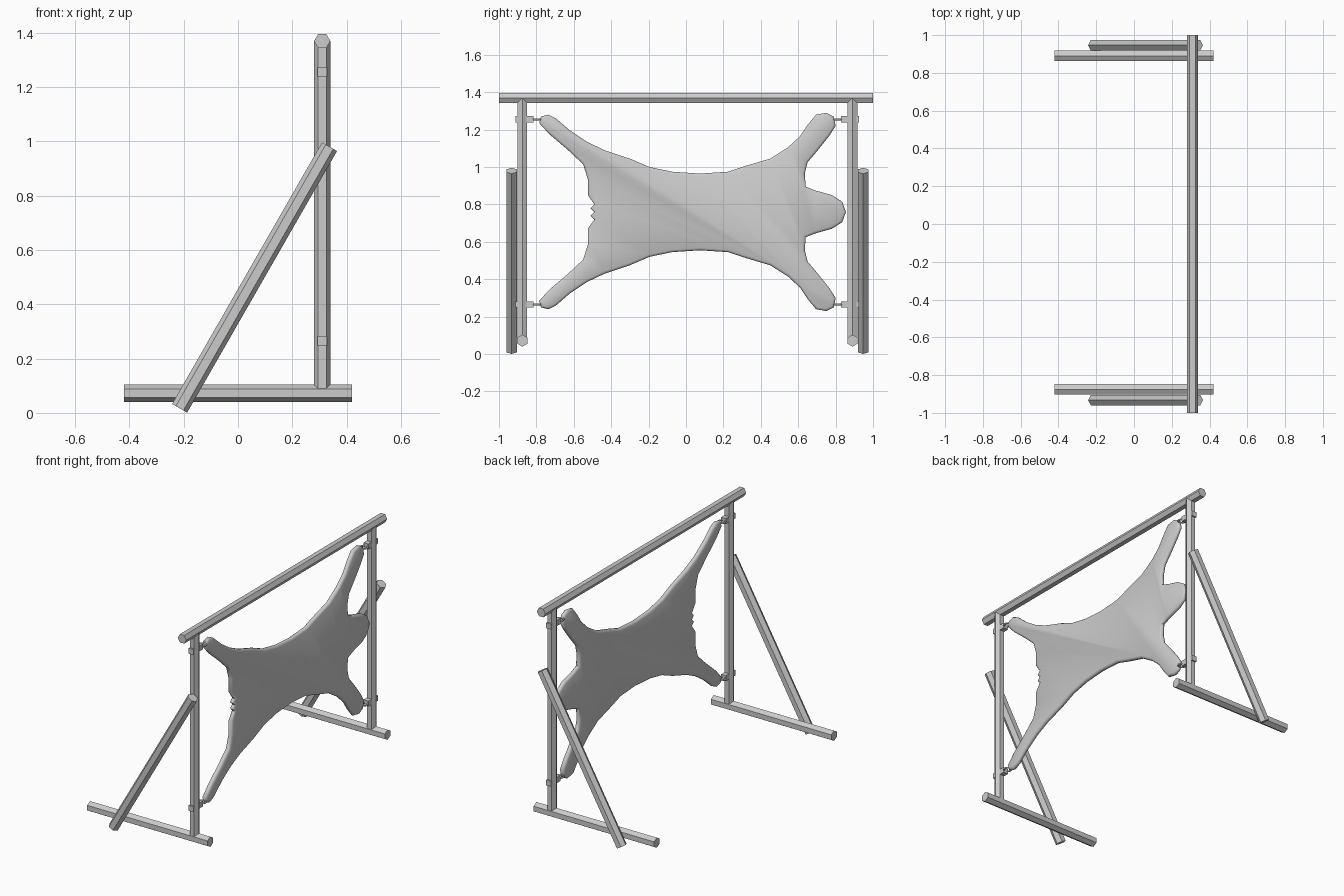
import bpy
import bmesh
from math import cos, sin, pi
from mathutils import Vector

default_cube = bpy.data.objects.get("Cube")
if default_cube:
    bpy.data.objects.remove(default_cube, do_unlink=True)

# Single plain grey finish
grey = bpy.data.materials.new("plain_grey")
grey.use_nodes = True
COLOUR = (0.6, 0.6, 0.6, 1)
grey.diffuse_color = COLOUR
for node in grey.node_tree.nodes:
    if node.type == "BSDF_PRINCIPLED":
        node.inputs["Base Color"].default_value = COLOUR

POST_X = 0.31
HIDE_Z = 0.76
TIE_HEIGHT = 0.495


def finish(name, bm):
    """Turn a bmesh into a named, coloured object."""
    bmesh.ops.recalc_face_normals(bm, faces=bm.faces[:])
    mesh = bpy.data.meshes.new(name)
    bm.to_mesh(mesh)
    bm.free()
    mesh.materials.append(grey)
    obj = bpy.data.objects.new(name, mesh)
    bpy.context.scene.collection.objects.link(obj)
    return obj


def smooth(obj):
    bpy.ops.object.select_all(action="DESELECT")
    obj.select_set(True)
    bpy.context.view_layer.objects.active = obj
    bpy.ops.object.shade_smooth_by_angle(angle=pi / 4)


def beam(name, start, end, radius, corner, sides=6):
    """Prism from start to end with one corner pointing along 'corner'."""
    start, end = Vector(start), Vector(end)
    axis = (end - start).normalized()
    u = Vector(corner)
    u = (u - axis * u.dot(axis)).normalized()
    v = axis.cross(u)
    bm = bmesh.new()
    rings = []
    for centre in (start, end):
        ring = []
        for i in range(sides):
            angle = 2 * pi * i / sides
            ring.append(bm.verts.new(centre + radius * (u * cos(angle) + v * sin(angle))))
        rings.append(ring)
        bm.faces.new(ring)
    for i in range(sides):
        j = (i + 1) % sides
        bm.faces.new((rings[0][i], rings[0][j], rings[1][j], rings[1][i]))
    return finish(name, bm)


def tie_ring(name, centre, major=0.022, minor=0.005, steps=16, sides=8):
    """Flat-lying ring that ties a paw to its peg."""
    bm = bmesh.new()
    grid = []
    for i in range(steps):
        a = 2 * pi * i / steps
        row = []
        for j in range(sides):
            b = 2 * pi * j / sides
            reach = major + minor * cos(b)
            offset = Vector((reach * cos(a), reach * sin(a), minor * sin(b)))
            row.append(bm.verts.new(Vector(centre) + offset))
        grid.append(row)
    for i in range(steps):
        for j in range(sides):
            bm.faces.new((grid[i][j], grid[i - 1][j], grid[i - 1][j - 1], grid[i][j - 1]))
    smooth(finish(name, bm))


# Top rail
beam("top_rail", (POST_X, -1, 1.369), (POST_X, 1, 1.369), 0.03, (1, 0, 0))

# Upright, foot, brace, pegs and ties at each end
for end, side, post_y in (("front", -1, -0.875), ("back", 1, 0.89)):
    beam(end + "_post", (POST_X, post_y, 0.07), (POST_X, post_y, 1.369), 0.03, (1, 0, 0))
    beam(end + "_foot", (-0.42, post_y, 0.072), (0.42, post_y, 0.072), 0.032, (0, 0, 1))
    brace_y = post_y + side * 0.057
    beam(end + "_brace", (-0.215, brace_y, 0.017), (0.337, brace_y, 0.98), 0.032, (-1, 0, 0.5))
    for level, sign in (("lower", -1), ("upper", 1)):
        z = HIDE_Z + sign * TIE_HEIGHT
        beam(end + "_" + level + "_peg", (POST_X, post_y + side * 0.036, z),
             (POST_X, post_y - side * 0.06, z), 0.024, (1, 0, 1), sides=4)
        tie_ring(end + "_" + level + "_tie", (POST_X, post_y - side * 0.077, z))

# Stretched hide: upper half outline from tail to nose, mirrored below
UPPER_OUTLINE = [
    (-.49, 0), (-.51, .02), (-.49, .04), (-.525, .09), (-.525, .175), (-.55, .255),
    (-.63, .33), (-.73, .415), (-.785, .475), (-.775, .51), (-.735, .52), (-.695, .5),
    (-.62, .435), (-.53, .375), (-.435, .33), (-.3, .285), (-.195, .24), (-.075, .215),
    (.075, .205), (.225, .215), (.315, .245), (.45, .285), (.545, .345), (.61, .405),
    (.65, .465), (.695, .52), (.75, .53), (.79, .51), (.8, .46), (.765, .405),
    (.705, .33), (.65, .265), (.635, .205), (.64, .135), (.69, .115), (.78, .09),
    (.835, .055), (.855, 0),
]
outline = UPPER_OUTLINE + [(y, -h) for y, h in reversed(UPPER_OUTLINE[1:-1])]

bm = bmesh.new()
half_edge = 0.006
front = [bm.verts.new((POST_X + half_edge, y, HIDE_Z + h)) for y, h in outline]
back = [bm.verts.new((POST_X - half_edge, y, HIDE_Z + h)) for y, h in outline]
caps = [bm.faces.new(front), bm.faces.new(back)]
for i in range(len(outline)):
    bm.faces.new((front[i - 1], front[i], back[i], back[i - 1]))
bmesh.ops.recalc_face_normals(bm, faces=bm.faces[:])
# Rounded rim on both faces
for cap in caps:
    for thickness, depth in ((0.005, 0.006), (0.008, 0.004)):
        bmesh.ops.inset_region(bm, faces=[cap], thickness=thickness, depth=depth,
                               use_even_offset=True)
smooth(finish("stretched_hide", bm))
